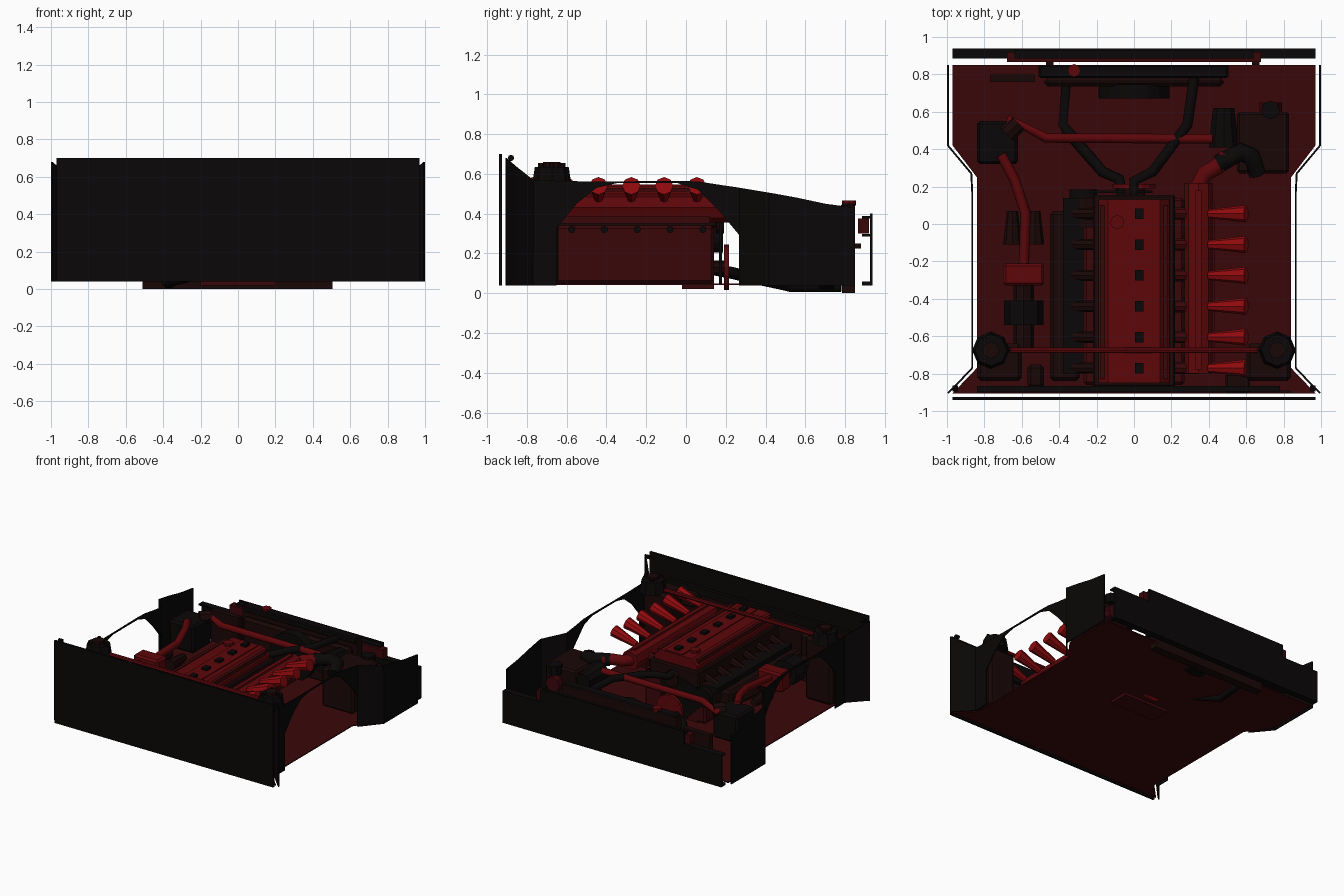
import bpy, bmesh, math
from mathutils import Vector


def material(name, rgb):
    m = bpy.data.materials.new(name)
    m.diffuse_color = (*rgb, 1)
    return m


RED = material("bright_red", (0.28, 0.003, 0.004))
MID = material("mid_red", (0.11, 0.002, 0.003))
DARK = material("dark_red", (0.042, 0.002, 0.003))
BLACK = material("near_black", (0.003, 0.002, 0.002))
SHADE = material("brown_black", (0.01, 0.002, 0.002))


def finish(name, bm, mat):
    bmesh.ops.recalc_face_normals(bm, faces=bm.faces)
    me = bpy.data.meshes.new(name)
    bm.to_mesh(me)
    bm.free()
    ob = bpy.data.objects.new(name, me)
    me.materials.append(mat)
    bpy.context.collection.objects.link(ob)
    return ob


def box(name, x, y, z, mat, bevel=0):
    bm = bmesh.new()
    bmesh.ops.create_cube(bm, size=1)
    for v in bm.verts:
        v.co = [(r[0] + r[1]) / 2 + c * (r[1] - r[0]) for r, c in zip((x, y, z), v.co)]
    if bevel:
        bmesh.ops.bevel(bm, geom=bm.edges[:], offset=bevel, segments=1, affect='EDGES')
    return finish(name, bm, mat)


def rod(name, a, b, r1, mat, r2=None, n=8):
    a, b = Vector(a), Vector(b)
    bm = bmesh.new()
    bmesh.ops.create_cone(bm, cap_ends=True, segments=n, radius1=r1,
                          radius2=r1 if r2 is None else r2, depth=(b - a).length)
    bmesh.ops.rotate(bm, verts=bm.verts, matrix=Vector((0, 0, 1)).rotation_difference(b - a).to_matrix())
    bmesh.ops.translate(bm, verts=bm.verts, vec=(a + b) / 2)
    return finish(name, bm, mat)


def pipe(name, pts, r, mat):
    cu = bpy.data.curves.new(name, 'CURVE')
    cu.dimensions = '3D'
    cu.bevel_depth, cu.bevel_resolution, cu.use_fill_caps = r, 2, True
    s = cu.splines.new('POLY')
    s.points.add(len(pts) - 1)
    for p, c in zip(s.points, pts):
        p.co = (*c, 1)
    cu.materials.append(mat)
    ob = bpy.data.objects.new(name, cu)
    bpy.context.collection.objects.link(ob)
    bpy.ops.object.select_all(action='DESELECT')
    ob.select_set(True)
    bpy.context.view_layer.objects.active = ob
    bpy.ops.object.convert(target='MESH')


def prism(name, outline, axis, lo, hi, mat):
    # Extrudes a 2D outline along x, y or z
    bm = bmesh.new()
    put = lambda p, d: [(d, *p), (p[0], d, p[1]), (*p, d)]['xyz'.index(axis)]
    f = bm.faces.new([bm.verts.new(put(p, lo)) for p in outline])
    ext = bmesh.ops.extrude_face_region(bm, geom=[f])['geom']
    vec = Vector(put((0, 0), hi - lo))
    bmesh.ops.translate(bm, verts=[v for v in ext if isinstance(v, bmesh.types.BMVert)], vec=vec)
    return finish(name, bm, mat)


# Floor pan, waisted between the wheel arches
half = [(0.97, 0.85), (0.97, 0.42), (0.84, 0.25), (0.84, -0.77), (0.97, -0.905)]
prism("floor_pan", half + [(-x, y) for x, y in reversed(half)], 'z', 0.042, 0.05, DARK)

# Firewall and its lower ledge
box("firewall", (-0.97, 0.97), (-0.94, -0.925), (0.04, 0.7), BLACK)
box("firewall_rail", (-0.84, 0.78), (-0.895, -0.865), (0.5, 0.56), BLACK)
box("firewall_inner_panel", (-0.84, 0.84), (-0.9, -0.89), (0.05, 0.5), SHADE)

# Inner fenders: strips of (y, x, bottom, top), open at the wheel arch
strips = [(-0.905, 1.0, 0.04, 0.68), (-0.86, 0.955, 0.04, 0.64), (-0.77, 0.87, 0.04, 0.57),
          (-0.65, 0.87, 0.04, 0.565), (-0.65, 0.87, 0.33, 0.565), (-0.55, 0.87, 0.45, 0.563),
          (-0.45, 0.87, 0.53, 0.562), (-0.35, 0.87, 0.553, 0.562), (-0.04, 0.87, 0.553, 0.565),
          (0.06, 0.87, 0.52, 0.562), (0.17, 0.87, 0.41, 0.545), (0.27, 0.875, 0.29, 0.53),
          (0.27, 0.875, 0.04, 0.53), (0.42, 1.0, 0.04, 0.505), (0.56, 1.0, 0.04, 0.48),
          (0.7, 1.0, 0.04, 0.45), (0.85, 1.0, 0.04, 0.43)]
for side, label in ((1, "right"), (-1, "left")):
    bm = bmesh.new()
    cols = [[bm.verts.new((side * (x - 0.005), y, z)) for z in (lo, hi)] for y, x, lo, hi in strips]
    for (a, b), (c, d) in zip(cols, cols[1:]):
        if abs(a.co.y - c.co.y) > 0.001:
            bm.faces.new((a, c, d, b))
    bmesh.ops.remove_doubles(bm, verts=bm.verts, dist=0.0005)
    wall = finish("inner_fender_" + label, bm, BLACK)
    mod = wall.modifiers.new("thickness", 'SOLIDIFY')
    mod.thickness, mod.offset = 0.01, 0
    # Strut tower with octagonal cap, bolts and bonnet hinge
    xs = lambda a, b: tuple(sorted((side * a, side * b)))
    box("strut_tower_" + label, xs(0.6, 0.84), (-0.84, -0.64), (0.05, 0.55), SHADE, 0.02)
    rod("strut_cap_" + label, (side * 0.765, -0.675, 0.54), (side * 0.765, -0.675, 0.635), 0.1, BLACK, 0.085)
    rod("strut_nut_" + label, (side * 0.765, -0.675, 0.63), (side * 0.765, -0.675, 0.66), 0.045, SHADE)
    for k in range(3):
        a = k * 2.094
        bx, by = side * 0.765 + 0.065 * math.cos(a), -0.675 + 0.065 * math.sin(a)
        rod("strut_bolt_" + label, (bx, by, 0.63), (bx, by, 0.655), 0.012, SHADE, n=6)
    rod("hinge_" + label, (side * 0.94, -0.88, 0.68), (side * 0.97, -0.88, 0.68), 0.016, BLACK)
rod("strut_brace", (-0.66, -0.675, 0.57), (0.66, -0.675, 0.57), 0.016, MID)

# Front cross member: channel open to the rear, with a raised middle
channel = [(0.885, 0.285), (0.885, 0.297), (0.937, 0.297), (0.937, 0.04), (0.885, 0.04),
           (0.885, 0.06), (0.925, 0.06), (0.925, 0.285)]
prism("front_panel", channel, 'x', -0.97, 0.97, BLACK)
box("front_panel_middle", (-0.64, 0.64), (0.925, 0.937), (0.29, 0.4), BLACK)
box("front_panel_lip", (-0.64, 0.64), (0.885, 0.937), (0.375, 0.387), BLACK)
box("front_panel_bar", (-0.68, 0.68), (0.865, 0.92), (0.3, 0.375), DARK)
for x in (-0.45, 0.65):
    box("bar_bracket", (x - 0.02, x + 0.02), (0.85, 0.88), (0.225, 0.25), SHADE)

# Radiator, fan and cap
box("radiator", (-0.51, 0.505), (0.785, 0.85), (0.0, 0.44), SHADE)
box("radiator_top_tank", (-0.505, 0.5), (0.78, 0.85), (0.4, 0.45), BLACK, 0.008)
box("fan_shroud", (-0.48, 0.48), (0.735, 0.785), (0.04, 0.38), SHADE, 0.02)
rod("fan_motor", (0, 0.67, 0.21), (0, 0.745, 0.21), 0.19, BLACK, n=16)
rod("radiator_cap", (-0.32, 0.82, 0.44), (-0.32, 0.82, 0.465), 0.035, MID)
box("side_cooler", (-0.77, -0.53), (0.76, 0.8), (0.1, 0.35), SHADE)

# Engine block, sump and head
box("engine_block", (-0.27, 0.27), (-0.86, 0.14), (0.05, 0.34), DARK, 0.015)
box("sump_front", (-0.2, 0.2), (-0.02, 0.14), (0.02, 0.08), DARK)
box("cylinder_head", (-0.22, 0.22), (-0.87, 0.155), (0.33, 0.46), SHADE, 0.01)
cover = [(-0.19, 0.45), (-0.19, 0.49), (-0.14, 0.54), (0.14, 0.54), (0.19, 0.49), (0.19, 0.45)]
prism("valve_cover", cover, 'y', -0.85, 0.13, MID)
for x in (-0.17, 0.17):
    box("cover_rib", (x - 0.012, x + 0.012), (-0.83, 0.1), (0.49, 0.53), DARK)
box("cover_spine", (-0.05, 0.1), (-0.83, 0.12), (0.535, 0.547), MID)
rod("oil_cap", (-0.09, 0.01, 0.53), (-0.09, 0.01, 0.56), 0.038, MID)

# Per cylinder: coil, exhaust port, intake runner and trumpet
for i in range(6):
    y = 0.055 - 0.165 * i
    box("ignition_coil", (0.005, 0.05), (y - 0.028, y + 0.028), (0.53, 0.565), BLACK)
    rod("exhaust_port", (-0.18, y, 0.4), (-0.34, y, 0.34), 0.03, SHADE)
    rod("intake_runner", (0.18, y, 0.39), (0.34, y, 0.44), 0.032, DARK)
    rod("trumpet", (0.4, y, 0.48), (0.6, y, 0.54), 0.024, RED, 0.046)
    rod("block_bolt", (0.26, y + 0.03, 0.32), (0.29, y + 0.03, 0.32), 0.018, BLACK)

# Intake plenum with ribs, exhaust shield
rod("intake_plenum", (0.345, -0.8, 0.43), (0.345, 0.22, 0.43), 0.075, MID)
box("plenum_rail", (0.28, 0.43), (-0.79, 0.12), (0.35, 0.385), DARK)
box("fuel_rail", (0.33, 0.36), (-0.78, 0.18), (0.49, 0.515), MID)
box("exhaust_shield", (-0.45, -0.29), (-0.84, 0.07), (0.18, 0.33), SHADE, 0.02)
box("exhaust_flange", (-0.38, -0.27), (-0.8, 0.14), (0.33, 0.37), BLACK)

# Pulleys and belt
rod("crank_pulley", (0, 0.19, 0.13), (0, 0.215, 0.13), 0.115, MID, n=16)
rod("crank_nose", (0, 0.13, 0.13), (0, 0.2, 0.13), 0.035, SHADE)
rod("cam_pulley", (0, 0.15, 0.36), (0, 0.19, 0.36), 0.06, SHADE, n=16)
rod("alternator_pulley", (-0.27, 0.14, 0.28), (-0.27, 0.185, 0.28), 0.075, BLACK, n=16)
rod("alternator", (-0.27, -0.02, 0.28), (-0.27, 0.14, 0.28), 0.095, SHADE, n=12)
prism("drive_belt", [(-0.1, 0.05), (0.1, 0.05), (0.1, 0.36), (0.03, 0.42), (-0.34, 0.3)],
      'y', 0.165, 0.18, BLACK)

# Coolant hoses
pipe("upper_hose", [(0.32, 0.78, 0.4), (0.31, 0.7, 0.41), (0.285, 0.53, 0.42), (0.16, 0.36, 0.42),
                    (0.1, 0.28, 0.41), (0.0, 0.23, 0.4), (0, 0.15, 0.4)], 0.028, BLACK)
pipe("lower_hose", [(-0.36, 0.78, 0.035), (-0.38, 0.53, 0.035), (-0.35, 0.49, 0.045),
                    (-0.17, 0.28, 0.09), (-0.08, 0.24, 0.1), (-0.06, 0.14, 0.12)], 0.03, BLACK)

# Charge pipe crossing the bay and the left tank it leaves
pipe("cross_pipe", [(-0.67, 0.5, 0.42), (-0.66, 0.56, 0.42), (-0.47, 0.46, 0.42), (0.42, 0.455, 0.42)], 0.026, MID)
box("left_reservoir", (-0.84, -0.62), (0.32, 0.55), (0.2, 0.42), BLACK, 0.015)
rod("pipe_clamp", (-0.68, 0.48, 0.42), (-0.62, 0.54, 0.42), 0.05, SHADE)

# Turbo side: down pipe, red housing and dark canister
pipe("left_pipe", [(-0.71, 0.37, 0.42), (-0.64, 0.24, 0.42), (-0.58, 0.06, 0.4), (-0.59, -0.24, 0.38)], 0.028, MID)
for x in (-0.65, -0.53):
    rod("left_mount", (x, 0.07, 0.3), (x, -0.11, 0.3), 0.03, SHADE, 0.05)
box("left_housing", (-0.7, -0.48), (-0.33, -0.21), (0.28, 0.43), MID, 0.015)
rod("left_canister", (-0.59, -0.41, 0.34), (-0.59, -0.54, 0.34), 0.105, BLACK)
rod("canister_neck", (-0.59, -0.32, 0.34), (-0.59, -0.66, 0.34), 0.055, SHADE)
box("brake_cylinder", (-0.57, -0.48), (-0.88, -0.75), (0.3, 0.5), SHADE, 0.02)

# Air box, filter and elbow on the right
box("air_box", (0.55, 0.83), (0.27, 0.6), (0.12, 0.43), SHADE, 0.015)
rod("air_box_cap", (0.73, 0.57, 0.3), (0.73, 0.65, 0.3), 0.06, DARK)
rod("air_box_knob", (0.73, 0.61, 0.38), (0.73, 0.61, 0.45), 0.05, BLACK)
rod("air_filter", (0.48, 0.41, 0.38), (0.48, 0.62, 0.38), 0.085, BLACK, 0.06, n=10)
pipe("throttle_pipe", [(0.345, 0.2, 0.43), (0.38, 0.27, 0.44), (0.45, 0.31, 0.45), (0.5, 0.36, 0.45)], 0.045, MID)
pipe("air_elbow", [(0.45, 0.32, 0.45), (0.57, 0.385, 0.45), (0.63, 0.36, 0.44), (0.66, 0.27, 0.4)], 0.05, BLACK)
box("rear_right_module", (0.49, 0.62), (-0.905, -0.8), (0.42, 0.52), SHADE, 0.01)
